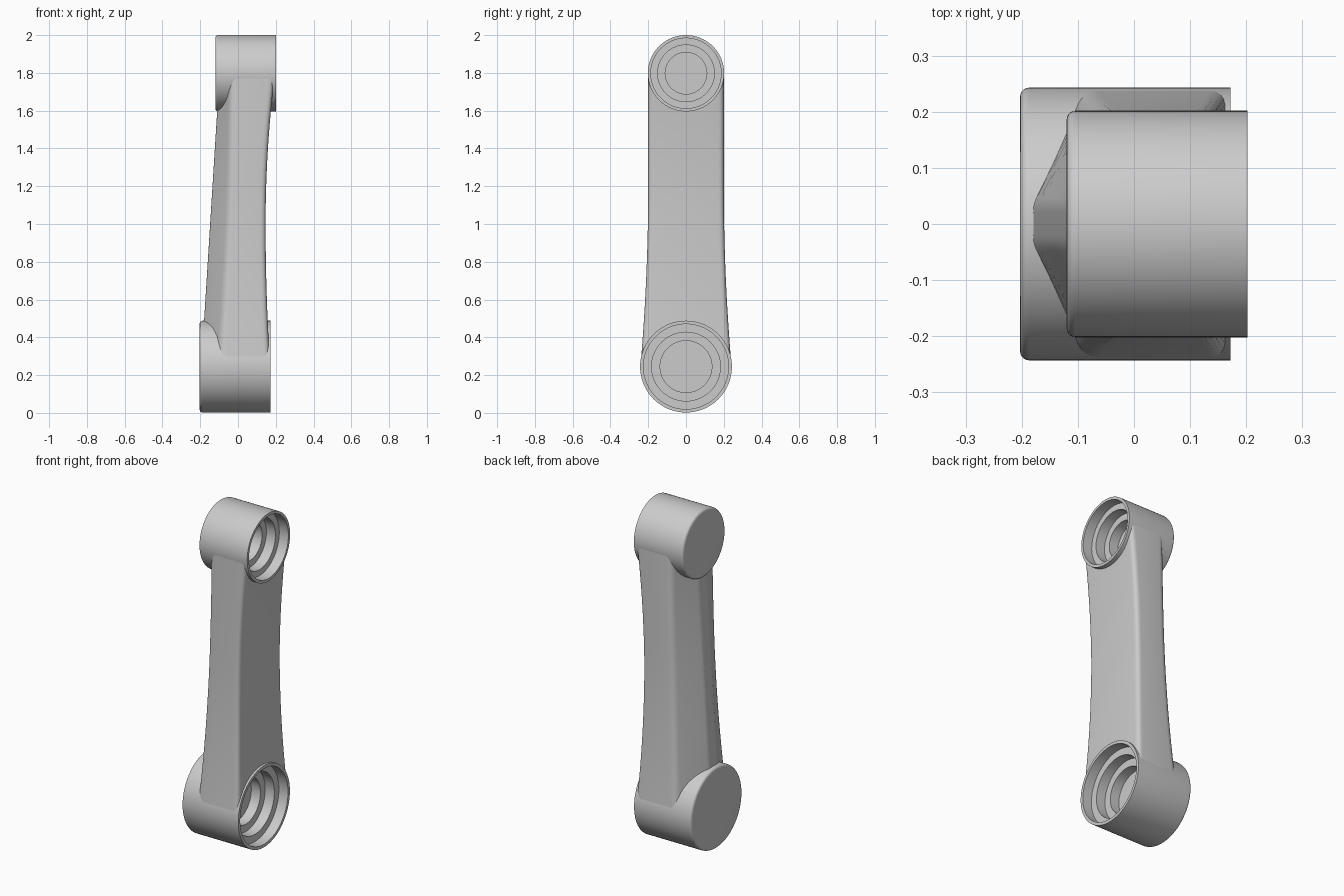
import bpy, bmesh, math
from mathutils import Vector

if "Cube" in bpy.data.objects:
    bpy.data.objects.remove(bpy.data.objects["Cube"], do_unlink=True)

grey = bpy.data.materials.new("light grey")
grey.use_nodes = True
grey.diffuse_color = (0.6, 0.6, 0.6, 1)
grey.node_tree.nodes["Principled BSDF"].inputs["Base Color"].default_value = (0.6, 0.6, 0.6, 1)


def make_object(name, rings):
    """Skin a list of closed rings and cap both ends."""
    bm = bmesh.new()
    loops = [[bm.verts.new(p) for p in ring] for ring in rings]
    for a, b in zip(loops, loops[1:]):
        n = len(a)
        for i in range(n):
            j = (i + 1) % n
            bm.faces.new((a[i], a[j], b[j], b[i]))
    bm.faces.new(loops[0])
    bm.faces.new(loops[-1])
    bmesh.ops.recalc_face_normals(bm, faces=bm.faces)
    mesh = bpy.data.meshes.new(name)
    bm.to_mesh(mesh)
    bm.free()
    mesh.materials.append(grey)
    obj = bpy.data.objects.new(name, mesh)
    bpy.context.collection.objects.link(obj)
    return obj


def activate(obj):
    bpy.ops.object.select_all(action='DESELECT')
    obj.select_set(True)
    bpy.context.view_layer.objects.active = obj


def turned(name, profile, z, segments=96):
    """Turn an (x, radius) profile around a sideways axis at height z."""
    turns = [2 * math.pi * i / segments for i in range(segments)]
    return make_object(name, [[(x, r * math.cos(t), z + r * math.sin(t)) for t in turns]
                              for x, r in profile])


def joint(name, z, radius, x0, x1, steps, depth=0.06, fillet=0.016):
    """Drum with a rounded closed end and a stepped recess in the open end."""
    profile = []
    for i in range(6):
        t = math.pi / 2 * i / 5
        profile.append((x0 + fillet * (1 - math.sin(t)), radius - fillet * (1 - math.cos(t))))
    profile.reverse()
    profile = profile if profile[0][0] < profile[-1][0] else profile[::-1]
    profile.append((x1, radius))
    x = x1
    for r in steps:
        profile += [(x, r), (x - depth, r)]
        x -= depth
    return turned(name, profile, z)


def rounded(corners, z, steps=5):
    """Ring at height z with each (x, y, radius) corner rounded."""
    ring = []
    for i, (x, y, r) in enumerate(corners):
        p = Vector((x, y))
        before = Vector(corners[i - 1][:2])
        after = Vector(corners[(i + 1) % len(corners)][:2])
        a = p + (before - p).normalized() * r
        b = p + (after - p).normalized() * r
        for k in range(steps + 1):
            t = k / steps
            q = a * (1 - t) ** 2 + p * 2 * t * (1 - t) + b * t ** 2
            ring.append((q.x, q.y, z))
    return ring


def arm_section(z):
    """Flat sides and inner face, with a sloped ridge on the outer face."""
    half = 0.2 + 0.041 * (max(0, 1.2 - z) / 0.95) ** 2
    inner = 0.146 + (0.05 * ((z - 1) / 0.8) ** 2 if z > 1 else 0.024 * ((1 - z) / 0.75) ** 2)
    edge = -0.04 - 0.06 * ((1.8 - z) / 1.55) ** 2
    ridge = -0.18 + 0.0625 * (z - 0.48)
    side = [(inner, half, 0.03), (edge, half, 0.03), (ridge, 0.035, 0.015)]
    return rounded(side + [(x, -y, r) for x, y, r in reversed(side)], z)


# Joint drums
LOW, HIGH = 0.245, 1.798
lower = joint("lower_joint", LOW, 0.243, -0.203, 0.172, (0.225, 0.182, 0.137))
upper = joint("upper_joint", HIGH, 0.202, -0.12, 0.202, (0.186, 0.15, 0.11))

# Connecting arm, trimmed where it enters the drums
count = 36
arm = make_object("arm", [arm_section(LOW + (HIGH - LOW) * i / count) for i in range(count + 1)])
for z, r in ((LOW, 0.234), (HIGH, 0.194)):
    cutter = turned("arm_cutter", [(-0.5, r), (0.5, r)], z)
    cutter.hide_render = True
    activate(arm)
    mod = arm.modifiers.new("trim", 'BOOLEAN')
    mod.operation = 'DIFFERENCE'
    mod.solver = 'EXACT'
    mod.object = cutter
    bpy.ops.object.modifier_apply(modifier=mod.name)
    bpy.data.objects.remove(cutter, do_unlink=True)

for obj in (lower, upper, arm):
    activate(obj)
    bpy.ops.object.shade_smooth_by_angle(angle=math.radians(30))
